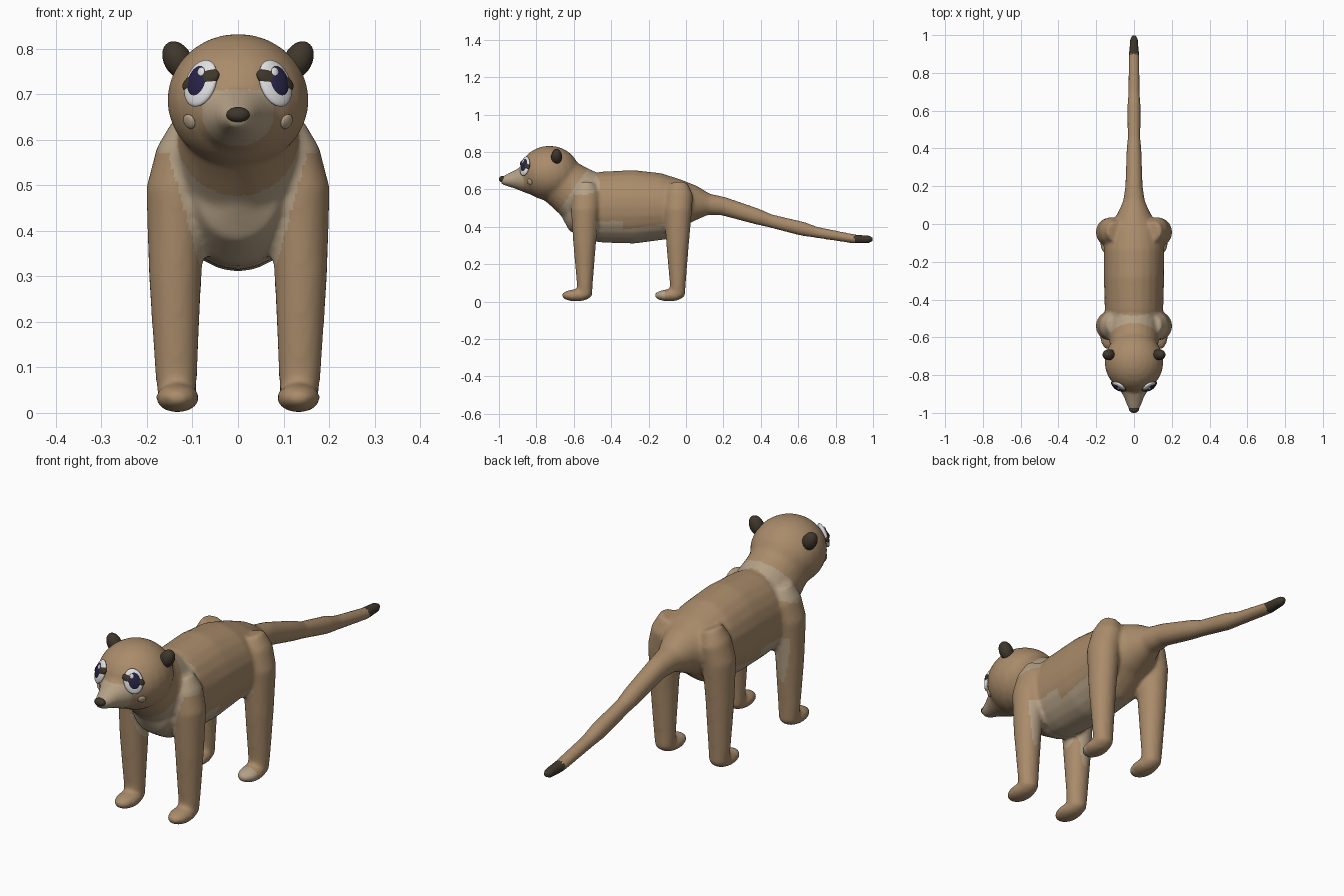
import bpy
import bmesh
import math
from mathutils import Vector, Matrix

default_cube = bpy.data.objects.get("Cube")
if default_cube:
    bpy.data.objects.remove(default_cube, do_unlink=True)


def make_material(name, red, green, blue):
    mat = bpy.data.materials.new(name)
    mat.use_nodes = True
    color = (red, green, blue, 1)
    mat.diffuse_color = color
    mat.node_tree.nodes["Principled BSDF"].inputs["Base Color"].default_value = color
    return mat


fur = make_material("tan fur", .40, .26, .145)
cream = make_material("cream fur", .46, .355, .24)
dark = make_material("dark brown", .05, .038, .025)
white = make_material("eye white", .75, .75, .75)
navy = make_material("dark iris", .02, .016, .06)


def add_object(name, bm, materials):
    mesh = bpy.data.meshes.new(name)
    bmesh.ops.recalc_face_normals(bm, faces=bm.faces)
    for face in bm.faces:
        face.smooth = True
    bm.to_mesh(mesh)
    bm.free()
    for mat in materials:
        mesh.materials.append(mat)
    obj = bpy.data.objects.new(name, mesh)
    bpy.context.scene.collection.objects.link(obj)
    return obj


def add_ellipsoid(bm, radii, frame):
    bmesh.ops.create_uvsphere(bm, u_segments=24, v_segments=14, radius=1,
                              matrix=frame @ Matrix.Diagonal((*radii, 1)))


def ellipsoid_part(name, mat, radii, frame):
    bm = bmesh.new()
    add_ellipsoid(bm, radii, frame)
    return add_object(name, bm, [mat])


def add_loft(bm, sections, segments=24):
    """Closed tube; each section is a centre, a side radius and an up radius."""
    centers = [Vector(s[0]) for s in sections]
    rings = []
    for i, (_, wide, tall) in enumerate(sections):
        tangent = (centers[min(i + 1, len(centers) - 1)] - centers[max(i - 1, 0)]).normalized()
        side = Vector((1, 0, 0))
        side = (side - tangent * side.dot(tangent)).normalized()
        up = tangent.cross(side)
        ring = []
        for k in range(segments):
            angle = math.tau * k / segments
            ring.append(bm.verts.new(centers[i] + side * wide * math.cos(angle)
                                     + up * tall * math.sin(angle)))
        rings.append(ring)
    for a, b in zip(rings, rings[1:]):
        for k in range(segments):
            n = (k + 1) % segments
            bm.faces.new((a[k], a[n], b[n], b[k]))
    bm.faces.new(rings[0])
    bm.faces.new(rings[-1])


def spine(*rows):
    return [((0, y, z), wide, tall) for y, z, wide, tall in rows]


skin = bmesh.new()

# Torso running into the tail
add_loft(skin, spine(
    (-.66, .49, .03, .03), (-.63, .48, .09, .10), (-.56, .495, .14, .17),
    (-.45, .505, .155, .19), (-.28, .507, .16, .197), (-.12, .51, .16, .178),
    (-.02, .53, .135, .125), (.05, .525, .09, .095), (.12, .52, .058, .058),
    (.2, .51, .046, .05), (.38, .455, .04, .043), (.45, .432, .034, .036),
    (.62, .39, .036, .038), (.7, .37, .03, .03), (.9, .335, .028, .025),
    (.98, .333, .022, .021), (1, .333, .012, .012)))

# Neck, skull and snout
add_loft(skin, spine((-.5, .53, .14, .15), (-.57, .57, .135, .15),
                     (-.64, .62, .128, .137), (-.72, .68, .13, .13)))
head_center = Vector((0, -.73, .687))
head_radii = Vector((.156, .162, .146))
add_ellipsoid(skin, head_radii, Matrix.Translation(head_center))
add_loft(skin, spine((-.78, .66, .12, .105), (-.86, .655, .085, .075),
                     (-.92, .652, .052, .047), (-.96, .648, .037, .031),
                     (-.99, .646, .024, .019)))

# Legs and feet
for side in (-1, 1):
    for leg_y in (-.545, -.048):
        add_loft(skin, [((side * x, leg_y + dy, z), wide, deep) for x, dy, z, wide, deep in (
            (.10, .01, .63, .045, .05), (.12, .01, .57, .06, .075),
            (.135, .005, .49, .067, .075), (.138, .003, .3, .058, .06),
            (.136, .004, .1, .047, .043), (.134, .003, .03, .042, .04))])
        add_ellipsoid(skin, (.048, .079, .032),
                      Matrix.Translation((side * .133, leg_y - .042, .033)))

# Fuse into one smooth skin
rough = add_object("rough_skin", skin, [fur, cream, dark])
remesh = rough.modifiers.new("fuse", 'REMESH')
remesh.mode = 'VOXEL'
remesh.voxel_size = .009
remesh.use_smooth_shade = True
relax = rough.modifiers.new("relax", 'SMOOTH')
relax.factor = .5
relax.iterations = 8
bpy.context.view_layer.update()
graph = bpy.context.evaluated_depsgraph_get()
fused = bpy.data.meshes.new_from_object(rough.evaluated_get(graph))
bpy.data.objects.remove(rough, do_unlink=True)
fused.name = "body"
fused.materials.clear()
for mat in (fur, cream, dark):
    fused.materials.append(mat)
body = bpy.data.objects.new("body", fused)
bpy.context.scene.collection.objects.link(body)


def coat(point):
    """Material slot for a place on the skin."""
    x, y, z = abs(point.x), point.y, point.z
    if y > .9:
        return 2
    muzzle = y < -.87 and z < .71
    behind_neck = (y + .67) * .19 - (z - .5) * .13 > 0
    collar = behind_neck and z > .57 + max(0, y + .53) * .4 and y < -.46 - max(0, z - .64) * .5
    chest = behind_neck and y < -.5 and z < .6 and x < .08 + (z - .31) * .28
    belly = -.49 < y < -.11 and z < (.43 if y < -.34 else .39 + (y + .3) * .15)
    return int(muzzle or collar or chest or belly)


for poly in fused.polygons:
    poly.use_smooth = True
    poly.material_index = coat(poly.center)


def on_head(x, z):
    """Frame on the skull surface, its z axis pointing outward."""
    dx = x / head_radii.x
    dz = (z - head_center.z) / head_radii.z
    y = head_center.y - head_radii.y * math.sqrt(1 - dx * dx - dz * dz)
    point = Vector((x, y, z))
    offset = point - head_center
    normal = Vector([offset[i] / head_radii[i] ** 2 for i in range(3)])
    return Matrix.Translation(point) @ normal.to_track_quat('Z', 'Y').to_matrix().to_4x4()


# Eyes in layers: name, colour, shift, radii, roll
eye_layers = (
    ("eye_white", white, (0, 0, 0), (.04, .054, .014), .2),
    ("eye_patch", dark, (0, .006, .001), (.048, .024, .0145), -.35),
    ("iris", navy, (.003, .002, .004), (.028, .039, .014), .1),
    ("eye_glint", white, (-.006, .022, .014), (.009, .011, .004), 0))

# Paired face parts
for side, label in ((-1, "right"), (1, "left")):
    eye = on_head(side * .082, .724)
    for name, mat, shift, radii, roll in eye_layers:
        frame = (eye @ Matrix.Translation((side * shift[0], shift[1], shift[2]))
                 @ Matrix.Rotation(side * roll, 4, 'Z'))
        ellipsoid_part(label + "_" + name, mat, radii, frame)
    ellipsoid_part(label + "_cheek_spot", cream, (.017, .017, .007), on_head(side * .107, .64))
    ear = Matrix.Translation((side * .132, -.692, .775)) @ Matrix.Rotation(side * .5, 4, 'Y')
    ellipsoid_part(label + "_ear", dark, (.031, .029, .044), ear)

# Nose
ellipsoid_part("nose", dark, (.026, .018, .017), Matrix.Translation((0, -.982, .655)))
